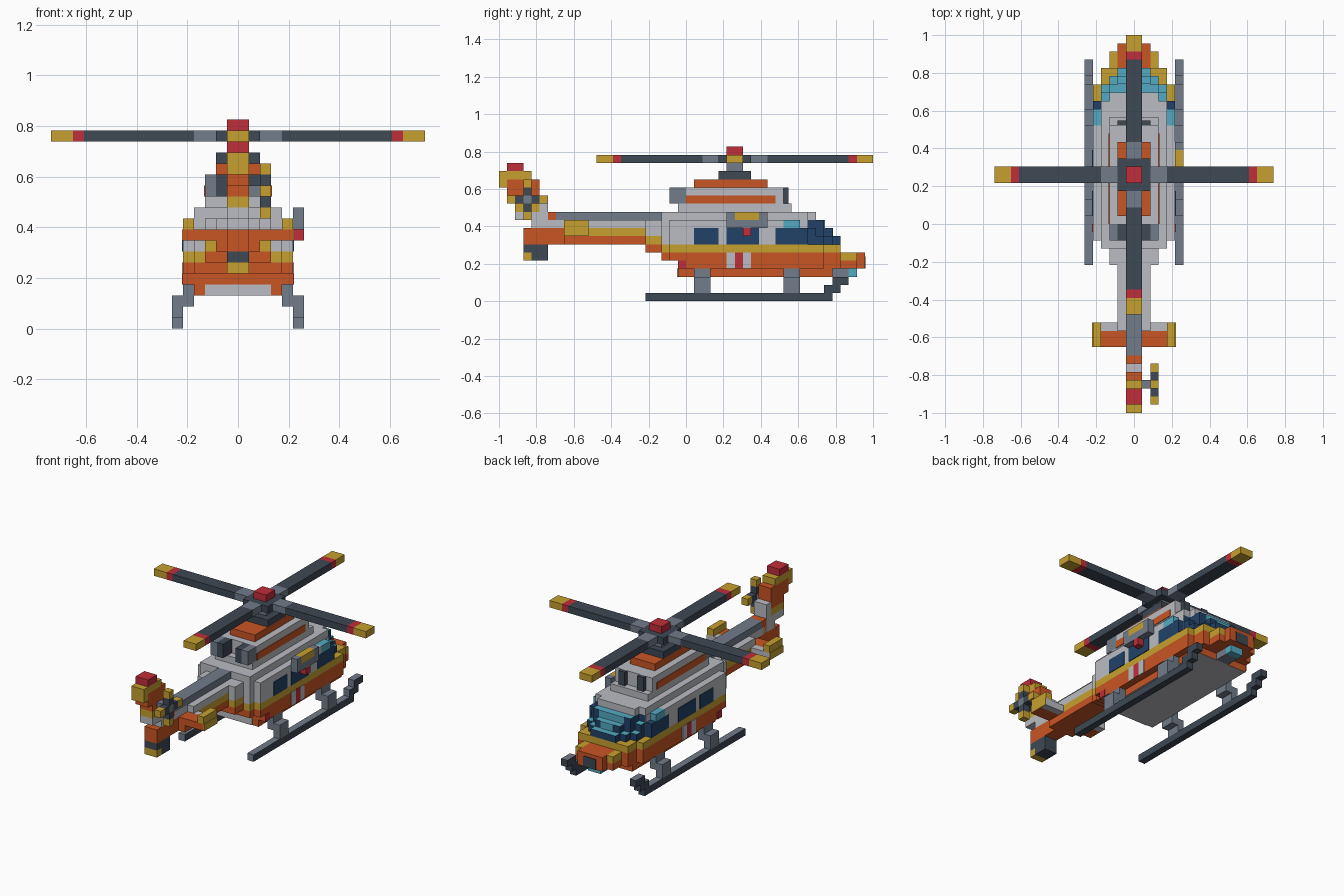
import bpy, bmesh
from mathutils import Matrix, Vector

if "Cube" in bpy.data.objects:
    bpy.data.objects.remove(bpy.data.objects["Cube"])

U = 2 / 46  # one block
T = 0.1     # plate thickness in blocks


def material(name, hexcode):
    rgb = [int(hexcode[n:n + 2], 16) / 255 for n in (0, 2, 4)]
    lin = [c / 12.92 if c < 0.04 else ((c + 0.055) / 1.055) ** 2.4 for c in rgb]
    m = bpy.data.materials.new(name)
    m.use_nodes = True
    m.diffuse_color = (*lin, 1)
    m.node_tree.nodes["Principled BSDF"].inputs["Base Color"].default_value = (*lin, 1)
    return m


ORANGE = material("orange", "C95524")
LIGHT = material("light_grey", "BABCC2")
SLATE = material("slate_grey", "727C8A")
DARK = material("dark_grey", "3E4854")
YELLOW = material("yellow", "C6A02F")
RED = material("red", "C02E3A")
NAVY = material("navy_glass", "214268")
CYAN = material("cyan_glass", "54AAC2")


def blocks(name, boxes, mat, second=None, rule=None):
    """Boxes (x0, x1, y0, y1, z0, z1) in block units joined into one part."""
    bm = bmesh.new()
    for b in boxes:
        lo, hi = Vector(b[::2]) * U, Vector(b[1::2]) * U
        bmesh.ops.create_cube(bm, matrix=Matrix.Translation((lo + hi) / 2)
                              @ Matrix.Diagonal((*(hi - lo), 1)))
    bm.normal_update()
    if second:
        for f in bm.faces:
            f.material_index = int(rule(f.normal))
    me = bpy.data.meshes.new(name)
    bm.to_mesh(me)
    bm.free()
    me.materials.append(mat)
    if second:
        me.materials.append(second)
    ob = bpy.data.objects.new(name, me)
    bpy.context.collection.objects.link(ob)
    return ob


def layer(name, z0, z1, steps, mat, **kw):
    """Symmetric slab made of (half width, y0, y1) steps."""
    return blocks(name, [(-w, w, a, b, z0, z1) for w, a, b in steps], mat, **kw)


def pair(name, boxes, mat, **kw):
    """Boxes on the +x side, mirrored to the -x side."""
    for side, s in (("left", 1), ("right", -1)):
        blocks(side + "_" + name, [(*sorted((s * b[0], s * b[1])), *b[2:]) for b in boxes], mat, **kw)


# Lower hull and nose
layer("belly", 3, 4, [(4, -1, 18)], ORANGE, second=LIGHT, rule=lambda n: n.z < -0.5)
layer("belly_rear_panel", 3, 4, [(3, -1 - T, -1)], LIGHT)
layer("lower_hull", 4, 5, [(5, -1, 17), (4, -1, 19), (3, 19, 21), (2, 21, 22)], ORANGE)
layer("middle_hull", 5, 6, [(5, -2, 17), (4, -3, 19), (2, 19, 22)], ORANGE)
pair("nose_corner", [(2, 3, 19, 21, 5, 6)], YELLOW)
layer("nose_grille", 4, 5.5, [(1, 22, 22 + T)], DARK)
layer("nose_lamp_mount", 3, 4, [(1, 18, 20)], SLATE)
layer("nose_lamp", 3, 4, [(1, 20, 21)], CYAN)
layer("hull_stripe", 6, 7, [(5, -2, 17), (4, -3, 19)], YELLOW)

# Cabin, with a stepped windscreen
layer("cabin", 7, 10, [(5, -2, 11), (4, -3, 14)], LIGHT)
layer("cabin_shoulder", 9, 10, [(5, 11, 12)], LIGHT)
layer("cabin_roof", 10, 11, [(4, -3, 15), (3, 15, 16)], LIGHT)
pair("door_pillar", [(4, 4 + T, 14, 15, 7, 10)], LIGHT)
screen = dict(second=CYAN, rule=lambda n: n.z > 0.5)
layer("windscreen_low", 7, 8, [(4, 14, 17), (3, 17, 18), (2, 18, 19)], NAVY, **screen)
layer("windscreen_middle", 8, 9, [(4, 14, 16), (3, 16, 17), (2, 17, 18)], NAVY, **screen)
layer("windscreen_high", 9, 10, [(4, 14, 15), (3, 15, 17)], NAVY, **screen)
layer("windscreen_glint", 8, 9, [(1, 18, 18 + T)], CYAN)
layer("windscreen_top_glint", 9, 10, [(2, 17, 17 + T)], CYAN)
pair("cockpit_side_window", [(4, 5, 11, 15, 7, 9)], NAVY)
pair("cockpit_upper_window", [(4, 5, 12, 14, 9, 10)], CYAN)
pair("cabin_windows", [(5, 5 + T, 1, 4, 7, 9), (5, 5 + T, 5, 9, 7, 9)], NAVY)

# Side markings
pair("white_bars", [(5, 5 + T, 5, 6, 4, 6), (5, 5 + T, 7, 8, 4, 6)], LIGHT)
pair("red_marks", [(5, 5 + T, 6, 7, 4, 6), (5, 5 + T, -1, 0, 4, 5)], RED)

# Engine housing
layer("engine_base", 11, 12, [(3, -1, 13)], LIGHT)
layer("engine_cowl", 12, 14, [(3, 0, 12)], LIGHT)
pair("cowl_stripe", [(3, 3 + T, 0, 11, 12, 13)], ORANGE)
layer("engine_deck", 14, 15, [(2, 1, 10)], ORANGE)
pair("exhaust", [(2, 3, -2, 0, 12, 14)], SLATE)
pair("exhaust_core", [(1, 2, -2, 0, 12, 14)], DARK)
pair("air_intake", [(1, 2, 12, 12.6, 12, 14)], DARK)

# Rescue winch on one side
blocks("winch_body", [(5, 6, 5, 10, 9, 10), (5, 6, 5, 6, 10, 11), (5, 6, 9, 10, 10, 11)], SLATE)
blocks("winch_drum", [(5, 6, 6, 9, 10, 11)], YELLOW)
blocks("winch_hook", [(5, 6, 7, 8, 8, 9)], RED)

# Tail boom
layer("boom_root_base", 6, 7, [(3, -5, -3)], ORANGE)
layer("boom_root_stripe", 7, 8, [(3, -5, -3)], YELLOW)
layer("boom_root_top", 8, 10, [(3, -5, -3)], LIGHT)
layer("boom_base", 7, 8, [(2, -15, -5), (1, -20, -15)], ORANGE)
layer("boom_stripe", 8, 9, [(2, -12, -5)], YELLOW)
layer("boom_rear", 8, 9, [(1, -20, -15)], ORANGE)
layer("boom_top", 9, 10, [(2, -13, -5), (1, -19, -13)], LIGHT)
layer("boom_spine", 10, 11, [(1, -16, -3)], SLATE)
layer("fin_foot", 9, 11, [(1, -17, -16)], ORANGE)

# Tailplane
layer("tailplane", 8, 9, [(5, -15, -13)], ORANGE)
layer("tailplane_leading_edge", 8, 9, [(5, -13, -12)], LIGHT)
pair("tailplane_tip", [(4, 5, -15, -12, 9, 10), (5, 5 + T, -15, -12, 8, 9)], YELLOW)

# Tail fin
layer("fin_lower", 10, 11, [(1, -21, -17)], LIGHT)
layer("fin_leading_edge", 11, 13, [(1, -18, -17)], LIGHT)
layer("fin_band", 11, 12, [(1, -21, -18)], YELLOW)
layer("fin_middle", 12, 13, [(1, -21, -18)], ORANGE)
layer("fin_upper", 13, 15, [(1, -22, -18)], ORANGE)
layer("fin_cap", 15, 16, [(1, -23, -19)], YELLOW)
layer("fin_rear_edge", 14, 15, [(1, -23, -22)], YELLOW)
layer("beacon", 16, 17, [(1, -22, -20)], RED)
layer("tail_skid", 6, 7, [(1, -20, -17)], DARK)
layer("tail_skid_foot", 5, 6, [(1, -19, -17)], DARK)
layer("tail_skid_tip", 5, 6, [(1, -20, -19)], YELLOW)

# Tail rotor: a cross of blocks round its axle
blocks("tail_rotor_axle", [(1, 3, -20, -19, 12, 13)], SLATE)
for part, r, mat in (("blades", 1, DARK), ("tips", 2, YELLOW)):
    blocks("tail_rotor_" + part, [(2, 3, -20 + a, -19 + a, 12 + b, 13 + b)
                                  for a, b in ((r, 0), (-r, 0), (0, r), (0, -r))], mat)

# Main rotor
layer("rotor_base", 15, 16, [(2, 4, 8)], DARK)
layer("rotor_mast", 16, 17, [(1, 5, 7)], SLATE)
layer("rotor_hub", 17, 18, [(2, 4, 8)], DARK)
layer("rotor_cap", 18, 19, [(1, 5, 7)], RED)
for part, a, b, mat in (("roots", 2, 4, SLATE), ("blades", 4, 14, DARK),
                        ("bands", 14, 15, RED), ("tips", 15, 17, YELLOW)):
    blocks("rotor_" + part, [(a, b, 5, 7, 17, 18), (-b, -a, 5, 7, 17, 18),
                             (-1, 1, 6 + a, 6 + b, 17, 18), (-1, 1, 6 - b, 6 - a, 17, 18)], mat)

# Landing gear
pair("skid", [(5, 6, -5, 18, 0, 1)], DARK, second=SLATE,
     rule=lambda n: n.z > 0.5 or n.y < -0.5)
pair("skid_toe", [(5, 6, 17, 19, 1, 2), (5, 6, 18, 20, 2, 3)], DARK, second=SLATE,
     rule=lambda n: n.z > 0.5 or n.y < -0.5)
pair("struts", [b for y in (1, 12) for b in ((5, 6, y, y + 2, 1, 3), (4, 5, y, y + 2, 2, 4))], SLATE)
